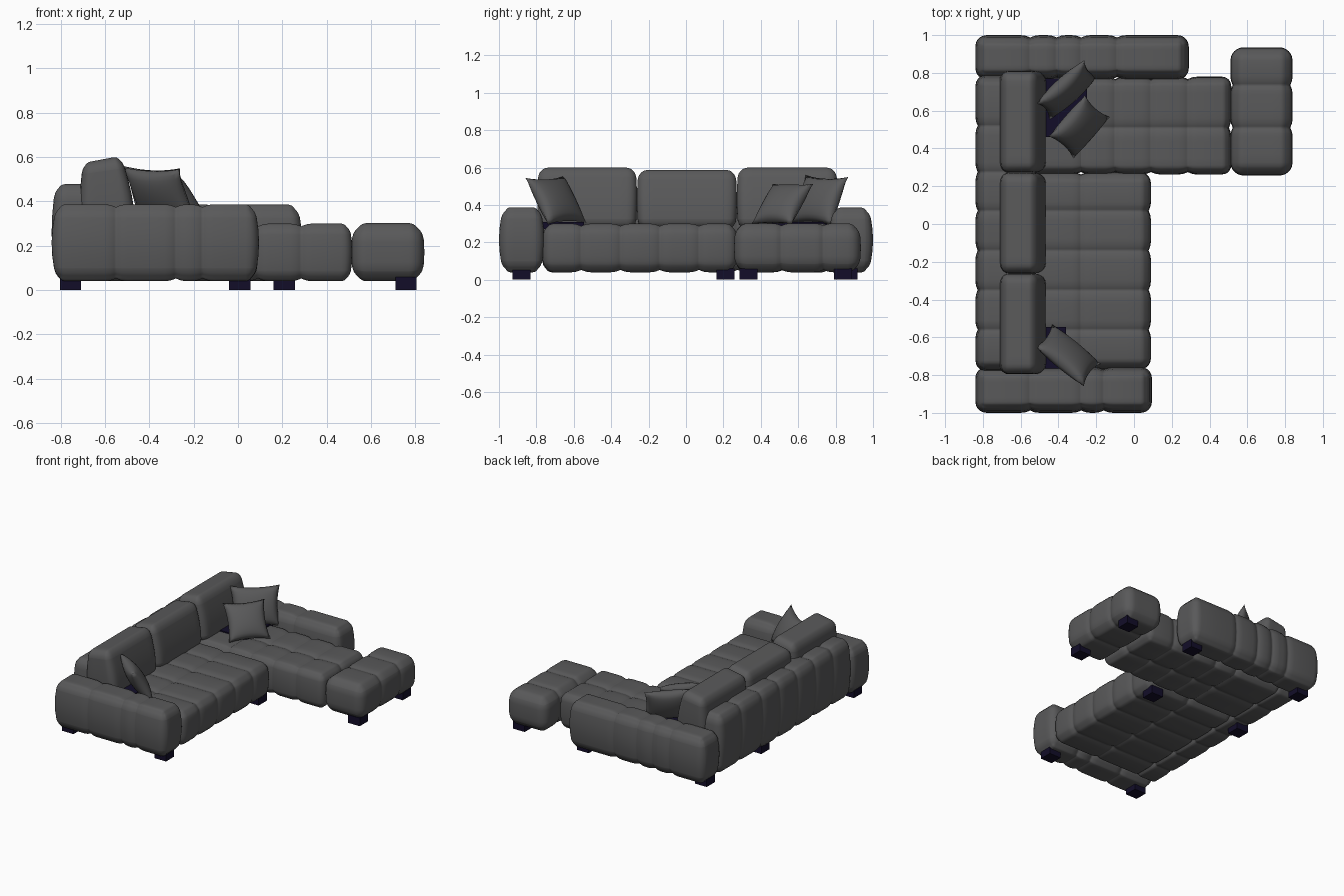
import bpy, bmesh, math
from mathutils import Vector

cube = bpy.data.objects.get("Cube")
if cube:
    bpy.data.objects.remove(cube, do_unlink=True)


def material(name, rgb):
    m = bpy.data.materials.new(name)
    m.use_nodes = True
    m.diffuse_color = (*rgb, 1)
    m.node_tree.nodes["Principled BSDF"].inputs["Base Color"].default_value = (*rgb, 1)
    return m


fabric = material("charcoal fabric", (0.1, 0.1, 0.102))
navy = material("dark navy", (0.006, 0.004, 0.022))


def finish(bm, name, mat, smooth=True):
    bmesh.ops.recalc_face_normals(bm, faces=bm.faces)
    for f in bm.faces:
        f.smooth = smooth
    me = bpy.data.meshes.new(name)
    bm.to_mesh(me)
    bm.free()
    me.materials.append(mat)
    ob = bpy.data.objects.new(name, me)
    bpy.context.collection.objects.link(ob)
    return ob


def box_mesh(lo, hi):
    bm = bmesh.new()
    bmesh.ops.create_cube(bm, size=1)
    for v in bm.verts:
        v.co = [(a + b) / 2 + c * (b - a) for a, b, c in zip(lo, hi, v.co)]
    return bm


def box(name, lo, hi, mat):
    return finish(box_mesh(lo, hi), name, mat, False)


def padded(name, lo, hi, r=0.06, seams=((), ()), bulge=0.015, shape=None):
    """Soft rounded block with stitched grooves across the given x and y positions."""
    bm = box_mesh(lo, hi)
    for axis in range(3):
        a, b = lo[axis], hi[axis]
        cuts = {a + (b - a) * k / 6 for k in range(1, 6)}
        for k in (0.3, 0.6, 1):
            cuts |= {a + r * k, b - r * k}
        if axis < 2:
            for s in seams[axis]:
                cuts |= {s + d for d in (-0.05, -0.025, -0.008, 0, 0.008, 0.025, 0.05)}
        normal = [float(i == axis) for i in range(3)]
        for c in cuts:
            if a + 0.002 < c < b - 0.002:
                bmesh.ops.bisect_plane(bm, geom=bm.verts[:] + bm.edges[:] + bm.faces[:],
                                       plane_co=[c * n for n in normal], plane_no=normal)
    mid, half = (lo[2] + hi[2]) / 2, (hi[2] - lo[2]) / 2
    for v in bm.verts:
        p = v.co.copy()
        q = Vector([min(max(c, a + r), b - r) for c, a, b in zip(p, lo, hi)])
        n = (p - q).normalized()
        out = q + n * r
        # sides swell gently towards mid height
        t = ((p.z - mid) / half) ** 2
        out -= Vector((n.x, n.y, 0)) * bulge * t
        # stitched grooves
        for axis in range(2):
            side = n.copy()
            side[axis] = 0
            for s in seams[axis]:
                d = abs(p[axis] - s)
                out -= side * 0.013 * max(0, 1 - d / 0.05) ** 2
        v.co = shape(out) if shape else out
    return finish(bm, name, fabric)


def pillow(name, centre, across, up, width, height, thick=0.055, n=14):
    """Square throw pillow with drawn-out corners."""
    u = Vector(across).normalized()
    w = u.cross(Vector(up)).normalized()
    v = w.cross(u)
    bm = bmesh.new()
    for side in (-1, 1):
        grid = []
        for i in range(n + 1):
            row = []
            for j in range(n + 1):
                a, b = 2 * i / n - 1, 2 * j / n - 1
                x = a * (1 - 0.11 * (1 - b * b) * a * a) * width / 2
                y = b * (1 - 0.11 * (1 - a * a) * b * b) * height / 2
                z = side * thick * (max(0, (1 - a * a) * (1 - b * b))) ** 0.5
                row.append(bm.verts.new(Vector(centre) + u * x + v * y + w * z))
            grid.append(row)
        for i in range(n):
            for j in range(n):
                bm.faces.new((grid[i][j], grid[i + 1][j], grid[i + 1][j + 1], grid[i][j + 1]))
    bmesh.ops.remove_doubles(bm, verts=bm.verts, dist=0.0005)
    return finish(bm, name, fabric)


BASE = 0.04
strips = (-0.56, -0.35, -0.14, 0.07)

# Seats
padded("main_seat", (-0.68, -0.77, BASE), (0.09, 0.275, 0.3), 0.06, ((-0.28,), strips))
padded("chaise_seat", (-0.68, 0.262, BASE), (0.515, 0.78, 0.3), 0.05,
       ((-0.28, -0.1, 0.09, 0.285), (0.51,)))
padded("chaise_end", (0.51, 0.257, BASE), (0.84, 0.935, 0.302), 0.07, ((), (0.51, 0.735)))

# Arms and back
padded("front_arm", (-0.84, -1.0, BASE), (0.095, -0.757, 0.387), 0.06,
       ((-0.55, -0.28, -0.16), ()), 0.025)
padded("rear_arm", (-0.84, 0.765, BASE), (0.29, 1.0, 0.385), 0.06,
       ((-0.55, -0.41, -0.28, -0.09), ()), 0.025)
padded("back_panel", (-0.84, -0.78, BASE), (-0.62, 0.79, 0.478), 0.06,
       ((), strips + (0.275, 0.52)), 0.02)


# Back cushions: the front leans back and the top slopes down to the rear
def lean(p):
    t = min(max((p.z - 0.28) / 0.33, 0), 1)
    depth = (p.x + 0.72) / 0.26
    return Vector((-0.72 + (p.x + 0.72) * (1 - 0.3 * t ** 1.4) + 0.015 * t, p.y,
                   p.z - 0.035 * t * (1 - depth)))


for label, y0, y1, top in (("front", -0.795, -0.262, 0.606), ("middle", -0.262, 0.272, 0.594),
                           ("rear", 0.272, 0.81, 0.606)):
    padded(label + "_back_cushion", (-0.72, y0, 0.27), (-0.46, y1, top), 0.055,
           bulge=0.008, shape=lean)

# Dark liners behind the pillows
box("rear_liner", (-0.5, 0.46, 0.27), (-0.25, 0.77, 0.308), navy)
box("front_liner", (-0.5, -0.77, 0.27), (-0.36, -0.545, 0.308), navy)

# Throw pillows
pillow("corner_pillow", (-0.355, 0.71, 0.425), (0.74, 0.67, -0.03), (-0.09, 0.06, 0.25), 0.34, 0.28)
pillow("leaning_pillow", (-0.29, 0.515, 0.405), (0.66, 0.75, 0), (-0.14, 0.1, 0.21), 0.29, 0.28)
pillow("front_pillow", (-0.35, -0.695, 0.425), (0.77, -0.63, -0.03), (-0.1, -0.11, 0.25), 0.33, 0.29)

# Feet
for i, (x, y) in enumerate(((-0.755, -0.88), (0.008, -0.88), (-0.755, 0.212), (0.008, 0.212),
                            (-0.755, 0.855), (0.208, 0.87), (0.757, 0.333), (0.757, 0.84))):
    box(f"foot_{i + 1}", (x - 0.048, y - 0.048, 0), (x + 0.048, y + 0.048, 0.06), navy)
